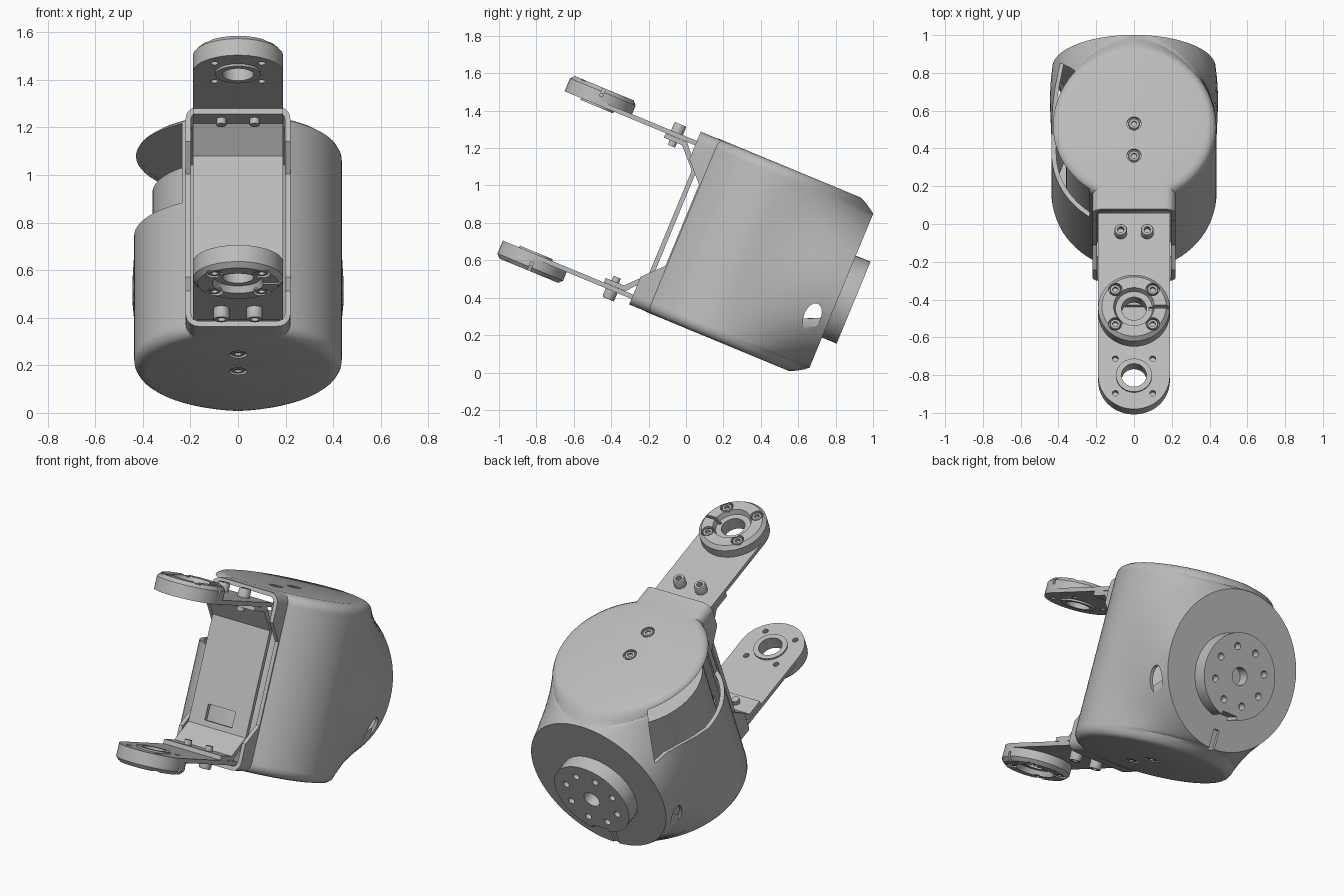
import bpy, bmesh, math
from mathutils import Matrix

if "Cube" in bpy.data.objects:
    bpy.data.objects.remove(bpy.data.objects["Cube"])

grey = bpy.data.materials.new("matte_grey")
grey.use_nodes = True
grey.diffuse_color = (0.5, 0.5, 0.5, 1)
grey.node_tree.nodes["Principled BSDF"].inputs["Base Color"].default_value = (0.5, 0.5, 0.5, 1)

# Parts are built level, around the housing's middle, then tipped into place
TILT = Matrix.Rotation(math.radians(-22.5), 4, 'X') @ Matrix.Translation((0, 0, 0.72))
DROP = 0.022  # the lower arm sits a little further out
FLIP = Matrix.Translation((0, 0, -DROP)) @ Matrix.Scale(-1, 4, (0, 0, 1))
TURN = {'X': Matrix.Rotation(math.pi / 2, 4, 'Y'), 'Y': Matrix.Rotation(math.pi / 2, 4, 'X'), 'Z': Matrix()}


def make(name, bm):
    bmesh.ops.recalc_face_normals(bm, faces=bm.faces)
    me = bpy.data.meshes.new(name)
    bm.to_mesh(me)
    bm.free()
    ob = bpy.data.objects.new(name, me)
    bpy.context.collection.objects.link(ob)
    return ob


def boolean(ob, cutter, op='DIFFERENCE'):
    cutter.hide_render = True
    mod = ob.modifiers.new("cut", 'BOOLEAN')
    mod.operation, mod.solver, mod.object = op, 'EXACT', cutter
    bpy.context.view_layer.objects.active = ob
    bpy.ops.object.modifier_apply(modifier=mod.name)
    bpy.data.objects.remove(cutter)


def finish(ob, flip=False):
    ob.data.transform(TILT @ FLIP if flip else TILT)
    if flip:
        ob.data.flip_normals()
    ob.data.materials.clear()
    ob.data.materials.append(grey)
    bpy.ops.object.select_all(action='DESELECT')
    ob.select_set(True)
    bpy.context.view_layer.objects.active = ob
    bpy.ops.object.shade_smooth_by_angle(angle=math.radians(30))


def box(name, lo, hi):
    bm = bmesh.new()
    bmesh.ops.create_cube(bm, size=1)
    for v in bm.verts:
        v.co = [a + (c + 0.5) * (b - a) for a, b, c in zip(lo, hi, v.co)]
    return make(name, bm)


def rods(name, radius, depth, spots, axis='Z', sides=20):
    """Several cylinders in one mesh."""
    bm = bmesh.new()
    for p in spots:
        bmesh.ops.create_cone(bm, cap_ends=True, segments=sides, radius1=radius, radius2=radius,
                              depth=depth, matrix=Matrix.Translation(p) @ TURN[axis])
    return make(name, bm)


def prism(name, outline, start, end, plane='YZ'):
    """Extrude an outline in YZ along x, or in XY along z."""
    bm = bmesh.new()
    place = (lambda a, b, d: (d, a, b)) if plane == 'YZ' else (lambda a, b, d: (a, b, d))
    rings = [[bm.verts.new(place(a, b, d)) for a, b in outline] for d in (start, end)]
    for ring in rings:
        bm.faces.new(ring)
    for i in range(len(outline)):
        bm.faces.new((rings[0][i - 1], rings[0][i], rings[1][i], rings[1][i - 1]))
    return make(name, bm)


def lathe(name, profile, center, closed=True, sides=48, axis='Z'):
    bm = bmesh.new()
    rings = [[bm.verts.new((r * math.cos(k * math.tau / sides), r * math.sin(k * math.tau / sides), z))
              for k in range(sides)] for r, z in profile]
    for i in range(0 if closed else 1, len(rings)):
        for k in range(sides):
            bm.faces.new((rings[i - 1][k - 1], rings[i - 1][k], rings[i][k], rings[i][k - 1]))
    bmesh.ops.remove_doubles(bm, verts=bm.verts, dist=1e-5)
    bm.transform(Matrix.Translation(center) @ TURN[axis].inverted())
    return make(name, bm)


def screw(name, center, r, height, flip):
    prof = [(0, height * 0.4), (r * .5, height * 0.4), (r * .5, height), (r * .88, height),
            (r, height * 0.85), (r, 0), (0, 0)]
    finish(lathe(name, prof, center, closed=False, sides=24), flip)


# Housing: upright drum flowing into a round rear face
MID, R, REAR, RIM, TOP = 0.065, 0.437, 0.535, 0.448, 0.502


def section(w, inset):
    t = abs(w)
    h = 0.965 * math.sqrt(max(0, RIM * RIM - t * t))
    back = REAR if t <= RIM else REAR + (0.455 - REAR) * min(1, (t - RIM) / (TOP - RIM))
    corner, reach = math.atan2(h, back), math.hypot(h, back)
    half = [(math.pi * (1 - k / 36), R - inset[0]) for k in range(19)]
    for k in range(1, 15):
        s = k / 14
        ang = math.pi / 2 + (corner - math.pi / 2) * s
        half.append((ang, R + (reach - R) * s ** 2.3 - inset[0] * (1 - s) - inset[1] * s))
    right = [(r * math.sin(a), MID + r * math.cos(a), w) for a, r in half]
    return right + [(-x, y, z) for x, y, z in reversed(right[1:])]


def drum(name, rows):
    bm = bmesh.new()
    rings = [[bm.verts.new(p) for p in section(w, ins)] for w, ins in rows]
    for a, b in zip(rings, rings[1:]):
        for k in range(len(a)):
            bm.faces.new((a[k - 1], a[k], b[k], b[k - 1]))
    bm.faces.new(rings[0])
    bm.faces.new(rings[-1])
    bmesh.ops.remove_doubles(bm, verts=bm.verts, dist=1e-5)
    return make(name, bm)


levels = [RIM * math.sin(math.radians(a)) for a in range(-90, 91, 6)]
fillet = [(0.465, 0.002), (0.485, 0.013), (0.497, 0.03), (TOP, 0.055)]
caps = [(w, (i, i * 0.3)) for w, i in fillet]
outer = [(-w, i) for w, i in reversed(caps)] + [(w, (0, 0)) for w in levels] + caps
wall = (0.025, 0.025)
housing = drum("housing", outer)
hollow = drum("hollow", [(-0.477, wall)] + [(w, wall) for w in levels] + [(0.477, wall)])


def neck(name, half, top, y0, y1, radius):
    """Rounded rectangle running forward."""
    pts = []
    for k in range(4):
        sx, sz = (1, 1, -1, -1)[k], (1, -1, -1, 1)[k]
        for j in range(7):
            a = math.pi / 2 - math.pi / 2 * (k + j / 6)
            pts.append((sx * (half - radius) + radius * math.cos(a), sz * (top - radius) + radius * math.sin(a)))
    ob = prism(name, pts, y0, y1, 'XY')
    ob.data.transform(Matrix(((1, 0, 0, 0), (0, 0, 1, 0), (0, 1, 0, 0), (0, 0, 0, 1))))
    ob.data.flip_normals()
    return ob


boolean(housing, neck("neck", 0.22, 0.5, -0.42, -0.1, 0.055), 'UNION')
boolean(housing, hollow)
boolean(housing, neck("neck_hollow", 0.197, 0.476, -0.6, 0, 0.035))
# front recess, side opening, oval side pockets, cable slot, cover screw recesses
boolean(housing, prism("recess", [(-.7, -.34), (-.42, -.34), (-.32, -.235), (-.32, .235), (-.42, .34), (-.7, .34)], -.5, .5))
boolean(housing, prism("opening", [(-.6, .11), (.1, .11), (.2, .145), (.32, .195), (.43, .23), (.53, .23),
                                   (.44, .38), (.38, .476), (-.6, .476)], -.7, -.235))
pockets = rods("pockets", 0.075, 0.1, [(.438, .85, -.186), (-.438, .85, -.186)], 'X', 32)
pockets.data.transform(Matrix.Scale(0.6, 4, (0, 1, 0)))
boolean(housing, pockets)
boolean(housing, box("slot", (-.018, .585, -.5), (.018, .65, -.34)))
COVER = (MID + .005, -.114)
boolean(housing, rods("screw_recess", 0.038, 0.03, [(0, y, s * .504) for y in COVER for s in (1, -1)], sides=24))
finish(housing)

# Output hub on the rear face
HUB = -0.035
hub = lathe("output_hub", [(.05, 0), (.24, 0), (.24, .087), (.05, .087)], (0, .598, HUB), axis='Y')
ring = [(.165 * math.cos(a), .68, HUB + .165 * math.sin(a)) for a in [math.tau * (k + .5) / 8 for k in range(8)]]
boolean(hub, rods("hub_holes", 0.02, 0.08, ring, 'Y', 16))
boolean(hub, box("hub_notch", (-.05, .5, -.35), (.05, .8, -.25)))
finish(hub)
finish(rods("hub_core", 0.055, 0.02, [(0, .612, HUB)], 'Y'))

# Inner drive unit and folded back plate with bolting tabs
finish(rods("drive_unit", 0.36, 0.71, [(0, MID, -.045)], sides=48))
inner = [(-.59, .395), (-.485, .395), (-.385, .29)]
skin = [(-.36, .295), (-.465, .42), (-.59, .42)]
below = [(y, -z - DROP) for y, z in reversed(inner)]
below += [(y, -z - DROP) for y, z in reversed(skin)]
plate = prism("back_plate", inner + below + skin, -.19, .19)
boolean(plate, box("window", (-.09, -.45, -.28), (.09, -.2, -.19)))
finish(plate)

# Two mirrored arms with clamp rings and screws
END = -0.985
bolts = [(.14 * math.cos(a), END + .14 * math.sin(a)) for a in [math.pi * (k + .5) / 2 for k in range(4)]]
for side, flip in (("upper", False), ("lower", True)):
    tip = [(.19 * math.cos(a), END - .19 * math.sin(a)) for a in [math.pi * k / 24 for k in range(25)]]
    arm = prism(side + "_arm", [(.19, -.42)] + tip + [(-.19, -.42)], .421, .446, 'XY')
    boolean(arm, rods("bore", 0.066, 0.2, [(0, END, .43)], sides=40))
    boolean(arm, rods("bolt_holes", 0.016, 0.2, [(x, y, .43) for x, y in bolts], sides=16))
    finish(arm, flip)
    finish(lathe(side + "_bushing", [(.066, 0), (.095, 0), (.095, .012), (.066, .012)], (0, END, .411)), flip)
    clamp = lathe(side + "_clamp_ring", [(.066, 0), (.19, 0), (.19, .05), (.17, .071), (.108, .071),
                                         (.098, .042), (.066, .042)], (0, END, .446))
    boolean(clamp, box("split", (.08, END - .008, .47), (.3, END + .008, .6)))
    boolean(clamp, rods("counterbores", 0.036, 0.06, [(x, y, .52) for x, y in bolts], sides=24))
    finish(clamp, flip)
    for x, y in bolts:
        screw(side + "_ring_screw", (x, y, .485), 0.029, 0.028, flip)
    for x in (-.07, .07):
        screw(side + "_arm_screw", (x, -.535, .445), 0.034, 0.05, flip)
        finish(rods(side + "_arm_nut", 0.021, 0.03, [(x, -.535, .383)], sides=16), flip)
    for y in COVER:
        screw(side + "_cover_screw", (0, y, .483 - (DROP if flip else 0)), 0.03, 0.017, flip)
